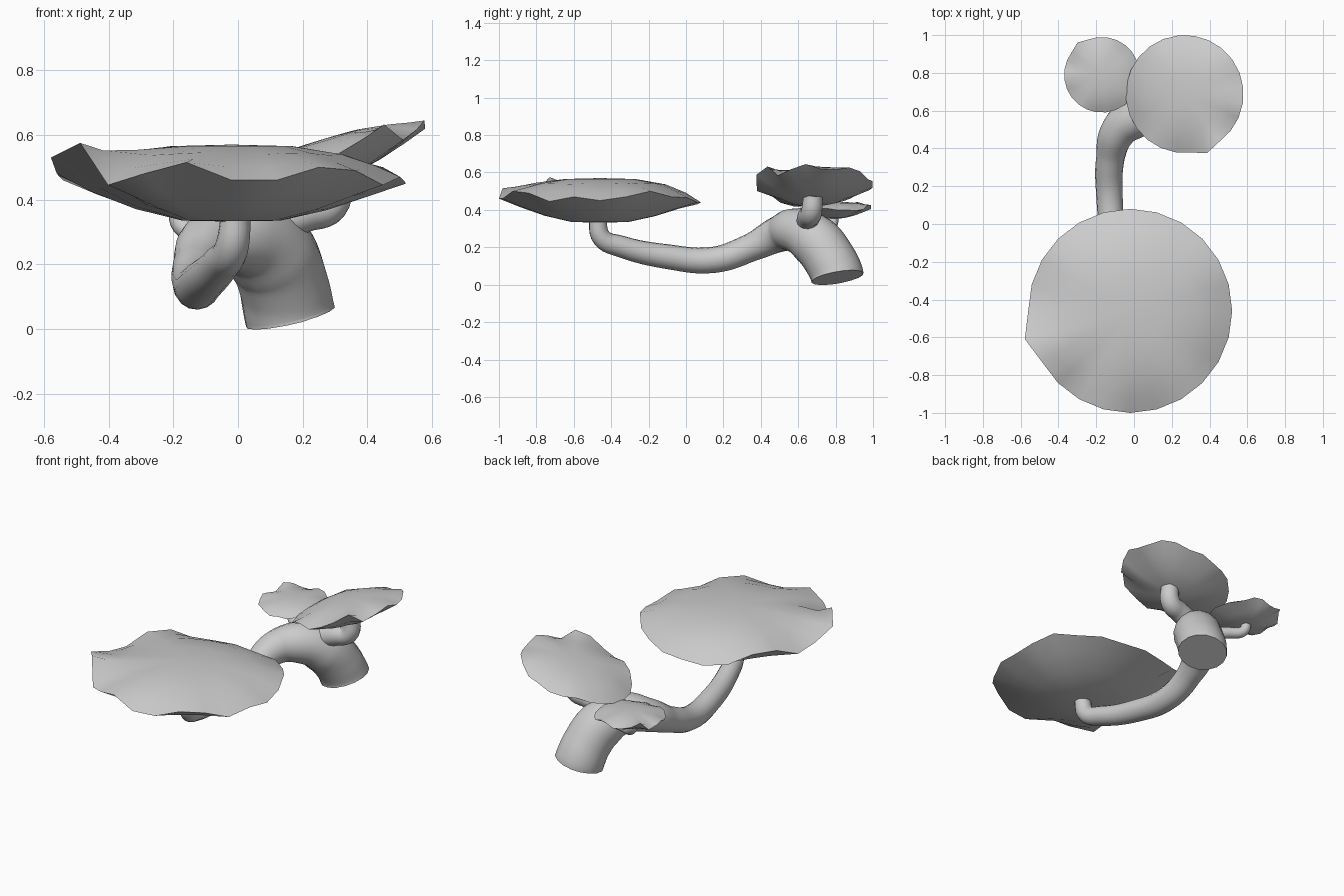
import bpy, bmesh, math
from mathutils import Vector

cube = bpy.data.objects.get("Cube")
if cube:
    bpy.data.objects.remove(cube)

grey = bpy.data.materials.new("plain_grey")
grey.use_nodes = True
COLOUR = (0.6, 0.6, 0.6, 1)
grey.diffuse_color = COLOUR
grey.node_tree.nodes["Principled BSDF"].inputs["Base Color"].default_value = COLOUR


def finish(obj, angle):
    """Smooth the object, keeping edges above the angle sharp."""
    bpy.ops.object.select_all(action='DESELECT')
    obj.select_set(True)
    bpy.context.view_layer.objects.active = obj
    bpy.ops.object.shade_smooth_by_angle(angle=math.radians(angle))


def tube(name, points):
    """Tapered round tube through (x, y, z, radius) points."""
    curve = bpy.data.curves.new(name, 'CURVE')
    curve.dimensions = '3D'
    curve.bevel_depth = 1
    curve.bevel_resolution = 6
    curve.resolution_u = 6
    curve.use_fill_caps = True
    spline = curve.splines.new('BEZIER')
    spline.bezier_points.add(len(points) - 1)
    for bp, (x, y, z, r) in zip(spline.bezier_points, points):
        bp.co = (x, y, z)
        bp.radius = r
        bp.handle_left_type = bp.handle_right_type = 'AUTO'
    obj = bpy.data.objects.new(name, curve)
    bpy.context.collection.objects.link(obj)
    curve.materials.append(grey)
    bpy.ops.object.select_all(action='DESELECT')
    obj.select_set(True)
    bpy.context.view_layer.objects.active = obj
    bpy.ops.object.convert(target='MESH')
    finish(bpy.context.object, 50)


# Ripple of the leaf rim, clockwise from the back
RIPPLE = [-.03, -.03, -.005, 0, .03, 0, -.02, 0, -.025, .02, .03, -.01,
          -.01, .045, .01, -.025, .105, .06, .01, -.01, .045, .04, -.02, -.04]
# Leaf section from top centre over the rim to bottom centre: radius, height, ripple share
SECTION = [(.35, .095, 0), (.65, .07, .12), (.85, .035, .45), (1, 0, 1),
           (.8, -.05, .35), (.55, -.1, .1), (.28, -.135, 0)]


def leaf(name, centre, radius, slope, turn, ripple):
    """Closed domed pad with a wavy rim; slope gives the rise along x and y."""
    bm = bmesh.new()
    n = len(RIPPLE)
    size = radius / .54

    def place(x, y, z):
        tilt = slope[0] * x + slope[1] * y
        return bm.verts.new(Vector(centre) + Vector((x, y, z * size + tilt)))

    rings = []
    for frac, height, share in SECTION:
        ring = []
        for k, wave in enumerate(RIPPLE):
            a = math.radians(90 + turn) - math.tau * k / n
            r = radius * frac * (1.07 if k == 17 and frac == 1 else 1)
            ring.append(place(r * math.cos(a), r * math.sin(a),
                              height + share * wave * ripple))
        rings.append(ring)
    for a, b in zip(rings, rings[1:]):
        for k in range(n):
            j = (k + 1) % n
            bm.faces.new((a[k], a[j], b[j], b[k]))
    for ring, height in ((rings[0], .1), (rings[-1], -.138)):
        hub = place(0, 0, height)
        for k in range(n):
            bm.faces.new((hub, ring[k], ring[(k + 1) % n]))
    bmesh.ops.recalc_face_normals(bm, faces=bm.faces)
    mesh = bpy.data.meshes.new(name)
    bm.to_mesh(mesh)
    bm.free()
    mesh.materials.append(grey)
    obj = bpy.data.objects.new(name, mesh)
    bpy.context.collection.objects.link(obj)
    finish(obj, 60)


# Thick trunk bending over into the long front stem
tube("main_stem", [
    (.162, .81, .038, .142), (.158, .807, .055, .142), (.14, .765, .14, .14),
    (.1, .69, .235, .14), (.02, .585, .29, .12), (-.08, .495, .27, .097),
    (-.125, .35, .2, .075), (-.13, .15, .133, .07), (-.105, -.1, .15, .066),
    (-.05, -.35, .205, .058), (-.02, -.45, .25, .052), (-.005, -.475, .36, .046)])

# Side stems
tube("left_stem", [(.1, .65, .32, .06), (.21, .655, .36, .06),
                   (.285, .67, .385, .057), (.3, .68, .48, .052)])
tube("right_stem", [(.06, .66, .28, .036), (-.09, .735, .295, .033),
                    (-.175, .78, .32, .03), (-.185, .79, .39, .028)])

# Leaf pads
leaf("front_leaf", (-.02, -.46, .47), .54, (0, 0), 0, 1)
leaf("left_leaf", (.268, .688, .53), .312, (.3, .03), 96, .9)
leaf("right_leaf", (-.17, .79, .405), .2, (.02, .02), -68, 1)
